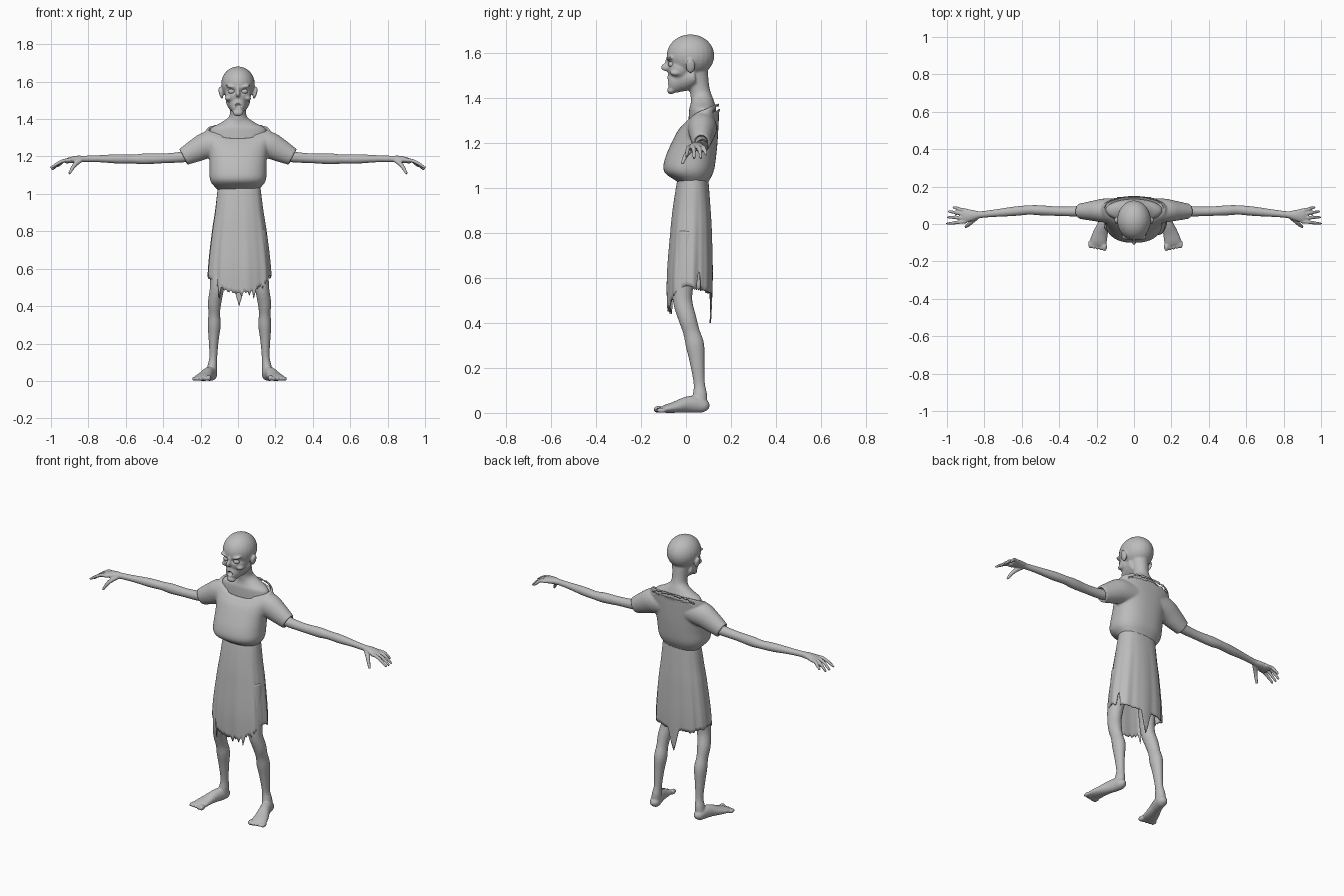
import bpy, bmesh, math, random
from mathutils import Vector, Matrix

if "Cube" in bpy.data.objects:
    bpy.data.objects.remove(bpy.data.objects["Cube"])

random.seed(4)
X, Y, Z = Vector((1, 0, 0)), Vector((0, 1, 0)), Vector((0, 0, 1))
grey = bpy.data.materials.new("plain grey")
grey.diffuse_color = (0.5, 0.5, 0.5, 1)
grey.use_nodes = True
grey.node_tree.nodes["Principled BSDF"].inputs["Base Color"].default_value = grey.diffuse_color


def spline(rows, sub):
    """Smoothly resample a list of tuples (Catmull-Rom)."""
    out = []
    for i in range(len(rows) - 1):
        q = [rows[max(0, min(len(rows) - 1, i + k))] for k in (-1, 0, 1, 2)]
        for s in range(sub):
            t = s / sub
            out.append([0.5 * (2 * b + (c - a) * t + (2 * a - 5 * b + 4 * c - d) * t * t
                               + (3 * b - a - 3 * c + d) * t ** 3) for a, b, c, d in zip(*q)])
    return out + [list(rows[-1])]


def loft(bm, rings, hollow=0.0):
    """Skin rings of points; optionally recess the last cap."""
    vs = [[bm.verts.new(p) for p in r] for r in rings]
    n = len(vs[0])
    faces = []
    for a, b in zip(vs, vs[1:]):
        for i in range(n):
            j = (i + 1) % n
            faces.append(bm.faces.new((a[i], a[j], b[j], b[i])))
    faces.append(bm.faces.new(vs[0][::-1]))
    cap = bm.faces.new(vs[-1])
    faces.append(cap)
    bmesh.ops.recalc_face_normals(bm, faces=faces)
    if hollow:
        cap.normal_update()
        nrm = cap.normal.copy()
        bmesh.ops.inset_region(bm, faces=[cap], thickness=0.011)
        ext = bmesh.ops.extrude_face_region(bm, geom=[cap])
        bmesh.ops.translate(bm, vec=-nrm * hollow,
                            verts=[g for g in ext["geom"] if isinstance(g, bmesh.types.BMVert)])
        if cap.is_valid:
            bm.faces.remove(cap)


def tube(bm, rows, ref, n=20, sub=4, hollow=0.0):
    """Tube through rows of (x, y, z, side radius, radius along ref)."""
    rows = spline(rows, sub)
    c = [Vector(r[:3]) for r in rows]
    rings = []
    for i, r in enumerate(rows):
        t = (c[min(i + 1, len(c) - 1)] - c[max(i - 1, 0)]).normalized()
        side = t.cross(ref).normalized()
        up = side.cross(t)
        rings.append([c[i] + side * r[3] * math.cos(k * math.tau / n)
                      + up * r[4] * math.sin(k * math.tau / n) for k in range(n)])
    loft(bm, rings, hollow)


def ball(bm, loc, size, rot=0.0):
    m = Matrix.Translation(loc) @ Matrix.Rotation(rot, 4, 'Y') @ Matrix.Diagonal((*size, 1))
    bmesh.ops.create_uvsphere(bm, u_segments=24, v_segments=16, radius=1, matrix=m)


def pair(bm, loc, size, rot=0.0):
    for s in (-1, 1):
        ball(bm, (s * loc[0], loc[1], loc[2]), size, s * rot)


def finish(name, bm):
    me = bpy.data.meshes.new(name)
    bm.to_mesh(me)
    bm.free()
    me.materials.append(grey)
    for p in me.polygons:
        p.use_smooth = True
    ob = bpy.data.objects.new(name, me)
    bpy.context.collection.objects.link(ob)
    return ob


def fuse(ob, voxel, smooth):
    m = ob.modifiers.new("fuse", 'REMESH')
    m.mode, m.voxel_size, m.use_smooth_shade = 'VOXEL', voxel, True
    if smooth:
        s = ob.modifiers.new("soften", 'SMOOTH')
        s.factor, s.iterations = 0.5, smooth


# head, face, neck and bare shoulders
bm = bmesh.new()
ball(bm, (0, 0.02, 1.587), (0.09, 0.106, 0.094))
ball(bm, (0, -0.025, 1.53), (0.07, 0.058, 0.06))
tube(bm, [(0, 0.04, 1.495, .066, .045), (0, 0, 1.488, .06, .056), (0, -.035, 1.475, .047, .053),
          (0, -.06, 1.458, .036, .042), (0, -.076, 1.45, .022, .026)], Z)
ball(bm, (0, -0.066, 1.433), (0.028, 0.018, 0.018))
pair(bm, (0.05, -0.045, 1.512), (0.02, 0.027, 0.014), 0.3)
pair(bm, (0.034, -0.07, 1.573), (0.034, 0.016, 0.009), -0.2)
ball(bm, (0, -0.088, 1.535), (0.012, 0.024, 0.018))
ball(bm, (0, -0.078, 1.555), (0.010, 0.016, 0.025))
pair(bm, (0.092, 0.02, 1.54), (0.010, 0.021, 0.033), 0.25)
tube(bm, [(0, .045, 1.52, .052, .052), (0, .058, 1.45, .043, .045), (0, .066, 1.41, .05, .046),
          (0, .072, 1.38, .092, .052), (0, .074, 1.345, .15, .06), (0, .07, 1.27, .15, .06)], -Y, 32)
head = finish("head_and_neck", bm)
fuse(head, 0.005, 0)

# hollows for eye sockets and open mouth
bm = bmesh.new()
pair(bm, (0.034, -0.092, 1.548), (0.024, 0.026, 0.016), 0.15)
ball(bm, (0, -0.098, 1.47), (0.02, 0.036, 0.016))
pair(bm, (0.062, -0.055, 1.478), (0.016, 0.03, 0.022))
cutter = finish("face_hollows", bm)
cutter.hide_render = True
cutter.hide_viewport = True
cut = head.modifiers.new("hollows", 'BOOLEAN')
cut.operation, cut.object, cut.solver = 'DIFFERENCE', cutter, 'EXACT'
fuse(head, 0.004, 3)

# eyes
bm = bmesh.new()
pair(bm, (0.034, -0.063, 1.548), (0.019, 0.016, 0.014))
finish("eyes", bm)

# arms with hands and fingers
bm = bmesh.new()
tube(bm, [(.2, .075, 1.215, .033, .036), (.3, .068, 1.197, .028, .029), (.4, .068, 1.19, .025, .026),
          (.5, .073, 1.187, .027, .029), (.56, .075, 1.186, .025, .024), (.64, .068, 1.187, .025, .025),
          (.74, .058, 1.188, .020, .019), (.82, .05, 1.187, .018, .017), (.86, .047, 1.186, .028, .018),
          (.90, .044, 1.18, .037, .016), (.925, .043, 1.173, .033, .011)], Z)
for y0, x1, y1, z1 in ((.073, .968, .09, 1.145), (.054, .992, .066, 1.13),
                       (.033, .997, .036, 1.13), (.014, 1.002, .002, 1.138)):
    tube(bm, [(.895, y0, 1.18, .010, .010), (.93, y0 * .7 + y1 * .3, 1.178, .0095, .0095),
              (.962 * .5 + x1 * .45 + .03, (y0 + 2 * y1) / 3, 1.164, .009, .009),
              (x1, y1, z1, .006, .006)], Z, 12)
tube(bm, [(.84, .035, 1.18, .012, .012), (.868, .012, 1.16, .012, .012),
          (.885, -.004, 1.138, .010, .010), (.902, -.017, 1.107, .007, .007)], Y, 12)
arms = finish("arms", bm)
fuse(arms, 0.0042, 2)
arms.modifiers.new("other_side", 'MIRROR').use_mirror_merge = False

# legs with feet and toes
bm = bmesh.new()
tube(bm, [(.085, .01, .80, .06, .06), (.11, -.01, .6, .046, .048), (.12, -.015, .5, .038, .043),
          (.133, .006, .42, .036, .040), (.135, .024, .36, .031, .037), (.135, .04, .3, .035, .041),
          (.138, .05, .22, .027, .032), (.14, .059, .13, .021, .025), (.145, .062, .08, .026, .032),
          (.15, .06, .03, .028, .034)], Y)
tube(bm, [(.142, .1, .022, .012, .012), (.147, .082, .03, .028, .029), (.157, .04, .038, .031, .038),
          (.17, .0, .036, .032, .035), (.187, -.05, .025, .040, .025), (.198, -.09, .018, .045, .018),
          (.203, -.112, .014, .042, .012)], Z)
for i in range(5):
    big = 1.35 if i == 0 else 1
    ball(bm, (.166 + .019 * i, -.122 + .0035 * i, .0115 * big), (.0105 * big, .023, .0115 * big))
legs = finish("legs", bm)
legs.location.x = 0.008
fuse(legs, 0.005, 2)
legs.modifiers.new("other_side", 'MIRROR').use_mirror_merge = False


def oval(w, yf, yb, a, power=0.85):
    """Boxy oval point with separate front and back reach."""
    c, s = math.cos(a), math.sin(a)
    return (w * math.copysign(abs(c) ** power, c),
            (yf + yb) / 2 + (yb - yf) / 2 * math.copysign(abs(s) ** power, s))


# tunic top: bloused body with sloping neckline, plus short sleeves
bm = bmesh.new()
body = [(1.02, .108, -.03, .098, 0), (1.035, .122, -.05, .105, 0), (1.06, .143, -.088, .118, 0),
        (1.09, .152, -.101, .127, 0), (1.14, .152, -.09, .134, 0), (1.20, .155, -.064, .14, 0),
        (1.26, .168, -.036, .144, .15), (1.305, .18, -.014, .147, .6), (1.336, .168, .0, .148, 1)]
rings = []
for z, w, yf, yb, k in spline(body, 3):
    ring = []
    for i in range(48):
        a = math.tau * i / 48
        x, y = oval(w, yf, yb, a)
        ring.append((x, y, z + k * (.042 * math.sin(a) + .01 * math.cos(a) ** 2)))
    rings.append(ring)
loft(bm, rings, hollow=0.03)
for s in (-1, 1):
    tube(bm, [(s * .08, .072, 1.268, .066, .068), (s * .16, .072, 1.262, .064, .072),
              (s * .225, .07, 1.232, .053, .062), (s * .293, .068, 1.197, .040, .047)], Z, 24, hollow=0.02)
fuse(finish("tunic_top", bm), 0.006, 4)

# skirt: flared cloth with soft folds, ragged hem and a slit at one side
PROFILE = spline([(1.05, .112, -.035, .098), (1.0, .118, -.045, .102), (.9, .13, -.06, .109),
                  (.8, .145, -.07, .114), (.6, .166, -.084, .117), (.38, .17, -.08, .108)], 8)


def skirt_size(z):
    for p, q in zip(PROFILE, PROFILE[1:]):
        if z >= q[0]:
            t = (p[0] - z) / (p[0] - q[0])
            return [a + (b - a) * t for a, b in zip(p[1:], q[1:])]
    return PROFILE[-1][1:]


N, ROWS = 120, 24
bm = bmesh.new()
grid = []
for i in range(N):
    a = math.tau * i / N
    s = math.sin(a)
    hem = .565 - .085 * max(0, -s) ** 2 - .03 * max(0, s)
    hem -= random.choice((0, .005, .012, .03)) * (1 if s < -.6 else .35)
    if abs(i - 30) < 3:                      # long rag at the back
        hem = .40 + .045 * abs(i - 30)
    if i in (78, 98):                        # long rags at the front
        hem = .44
    if i in (6, 7, 8):                       # side slit
        hem = .63 - .02 * abs(i - 7)
    col = []
    for r in range(ROWS + 1):
        z = 1.05 + (hem - 1.05) * r / ROWS
        w, yf, yb = skirt_size(z)
        fold = 1 + .025 * (r / ROWS) * math.sin(9 * a + 1) + .012 * (r / ROWS) * math.sin(17 * a)
        x, y = oval(w, yf, yb, a)
        col.append(bm.verts.new((.006 + x * fold, .018 + (y - .018) * fold, z)))
    grid.append(col)
for i in range(N):
    p, q = grid[i], grid[(i + 1) % N]
    for r in range(ROWS):
        bm.faces.new((p[r], p[r + 1], q[r + 1], q[r]))
bmesh.ops.recalc_face_normals(bm, faces=bm.faces)
skirt = finish("skirt", bm)
thick = skirt.modifiers.new("cloth", 'SOLIDIFY')
thick.thickness, thick.offset = 0.006, -1
